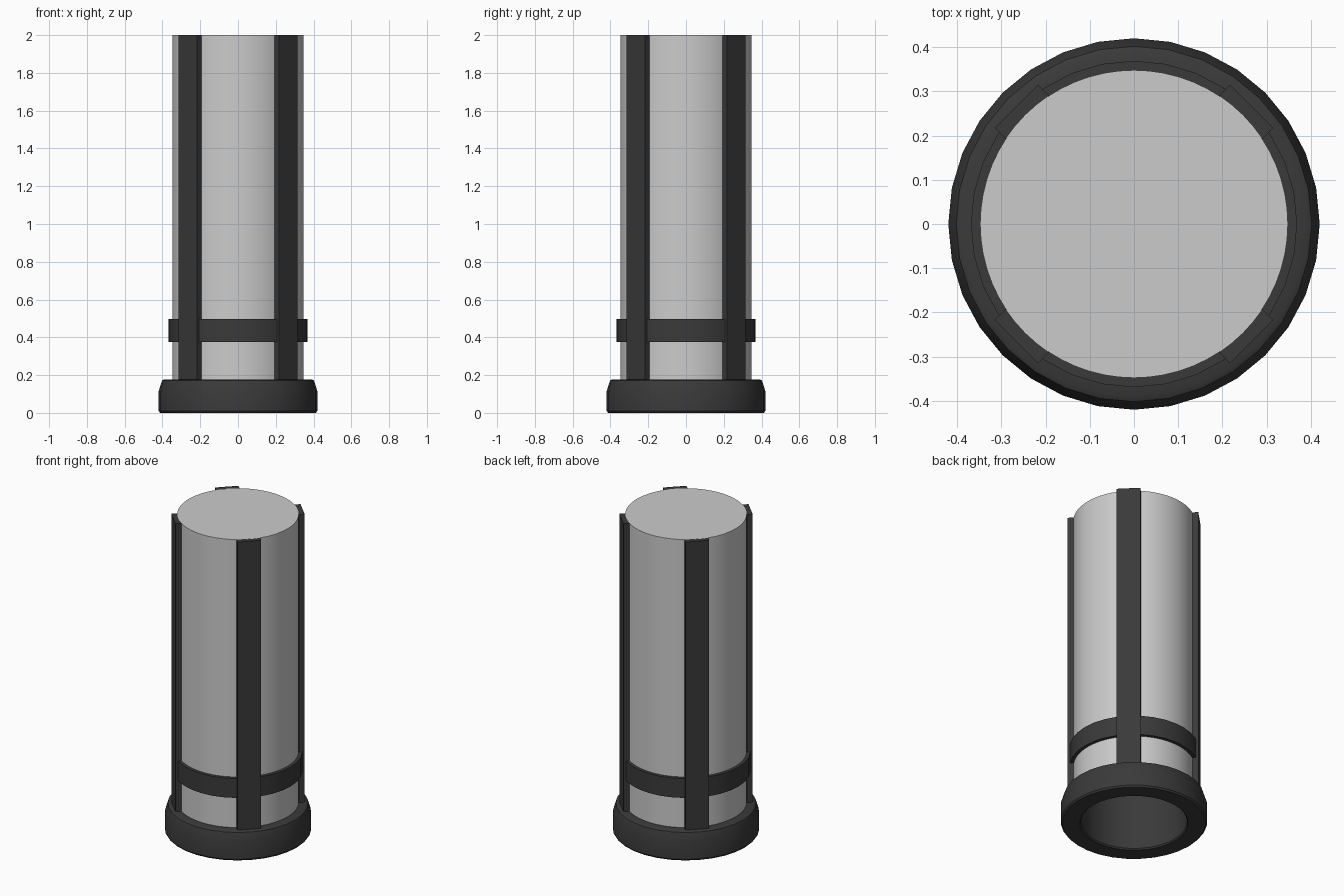
import bpy, bmesh, math
from mathutils import Matrix

cube = bpy.data.objects.get("Cube")
if cube:
    bpy.data.objects.remove(cube, do_unlink=True)


def material(name, value):
    m = bpy.data.materials.new(name)
    m.use_nodes = True
    colour = (value, value, value, 1)
    m.diffuse_color = colour
    m.node_tree.nodes["Principled BSDF"].inputs["Base Color"].default_value = colour
    return m


light_grey = material("light grey", 0.6)
charcoal = material("charcoal", 0.042)


def finish(name, bm, mat):
    bmesh.ops.recalc_face_normals(bm, faces=bm.faces)
    mesh = bpy.data.meshes.new(name)
    bm.to_mesh(mesh)
    bm.free()
    mesh.materials.append(mat)
    obj = bpy.data.objects.new(name, mesh)
    bpy.context.collection.objects.link(obj)
    bpy.ops.object.select_all(action='DESELECT')
    bpy.context.view_layer.objects.active = obj
    obj.select_set(True)
    bpy.ops.object.shade_smooth_by_angle(angle=math.radians(30))
    return obj


def lathe(name, profile, mat, sides=32, closed=False, cap_end=False):
    """Turn a (radius, height) profile around the z axis."""
    bm = bmesh.new()
    rings = [[bm.verts.new((r * math.cos(a), r * math.sin(a), z))
              for a in (math.tau * i / sides for i in range(sides))]
             for r, z in profile]
    pairs = list(zip(rings, rings[1:]))
    if closed:
        pairs.append((rings[-1], rings[0]))
    for low, high in pairs:
        for i in range(sides):
            j = (i + 1) % sides
            bm.faces.new((low[i], low[j], high[j], high[i]))
    if cap_end:
        bm.faces.new(rings[-1])
    return finish(name, bm, mat)


# Light tube with a flat closed top
lathe("tube_body", [(0.348, 0.1), (0.348, 2.0)], light_grey, sides=64, cap_end=True)

# Base collar with a chamfered upper edge, running into the hollow bore
lathe("base_collar", [(0.345, 0.178), (0.39, 0.178), (0.402, 0.172), (0.42, 0.115),
                      (0.42, 0.01), (0.412, 0), (0.312, 0), (0.305, 0.008),
                      (0.305, 1.97)], charcoal, cap_end=True)

# Band around the lower tube
lathe("lower_band", [(0.34, 0.375), (0.369, 0.375), (0.369, 0.498), (0.34, 0.498)],
      charcoal, closed=True)

# Four vertical rails on the diagonals
inner, outer, width, bottom, top = 0.342, 0.376, 0.138, 0.17, 2.0
for k, name in enumerate(("back_left", "back_right", "front_right", "front_left")):
    bm = bmesh.new()
    bmesh.ops.create_cube(bm, size=1)
    bmesh.ops.scale(bm, vec=(outer - inner, width, top - bottom), verts=bm.verts)
    bmesh.ops.translate(bm, vec=((inner + outer) / 2, 0, (top + bottom) / 2), verts=bm.verts)
    bmesh.ops.rotate(bm, matrix=Matrix.Rotation(math.radians(45 + 90 * k), 3, 'Z'),
                     verts=bm.verts)
    finish(name + "_rail", bm, charcoal)
